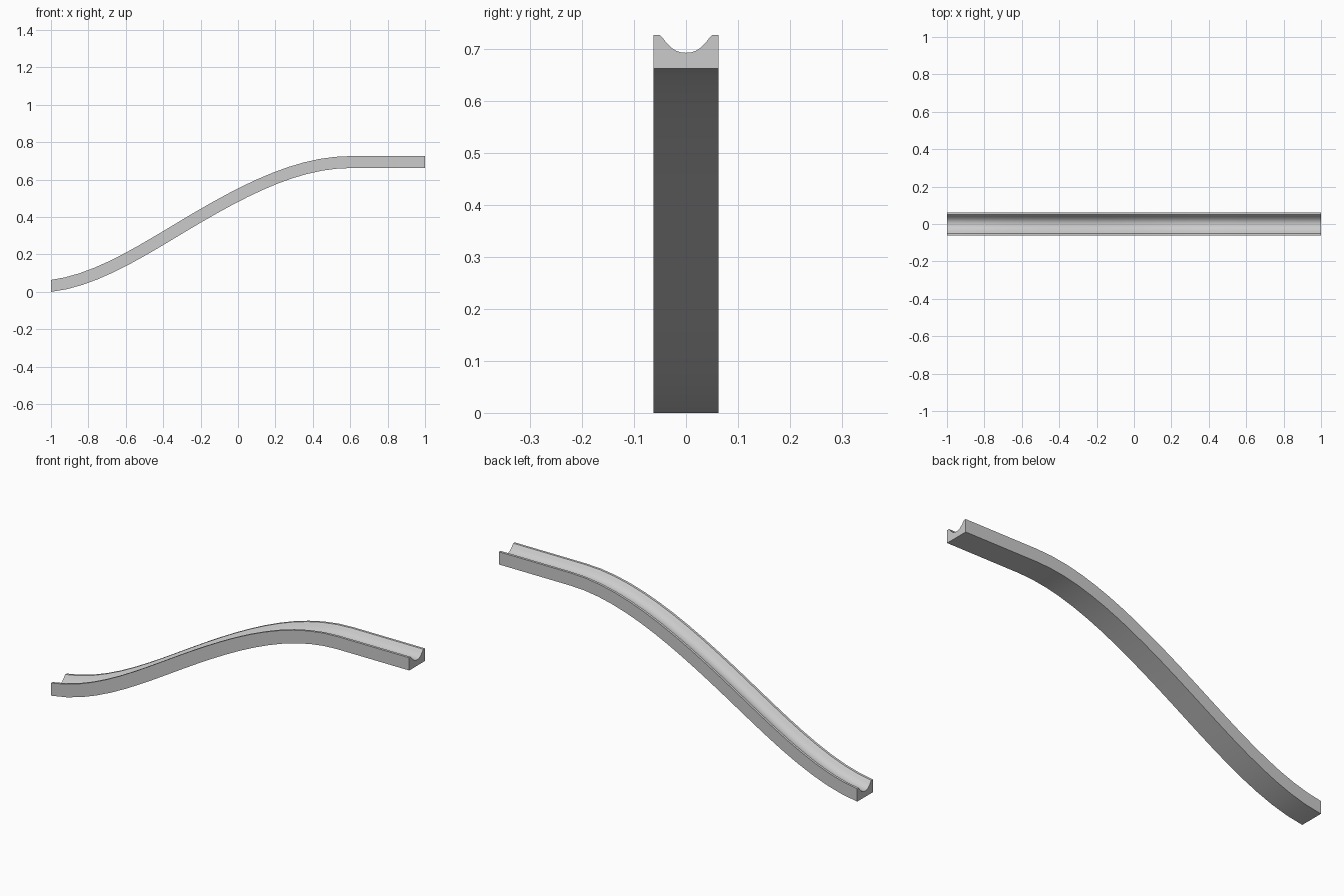
import bpy, bmesh, math
from mathutils import Vector

cube = bpy.data.objects.get("Cube")
if cube:
    bpy.data.objects.remove(cube)

grey = bpy.data.materials.new("light_grey")
grey.use_nodes = True
colour = (0.6, 0.6, 0.6, 1)
grey.diffuse_color = colour
grey.node_tree.nodes["Principled BSDF"].inputs["Base Color"].default_value = colour

# Centre line knots: x, height, slope
KNOTS = [(-1, 0.033, 0.12), (-0.2, 0.408, 0.58), (0.6, 0.695, 0), (1, 0.695, 0)]
HALF_WIDTH, HALF_HEIGHT = 0.0625, 0.032
STEPS = 10


def centre_line():
    """Smooth S curve through the knots, as (point, normal) pairs."""
    pts = []
    for (x0, z0, m0), (x1, z1, m1) in zip(KNOTS, KNOTS[1:]):
        h = x1 - x0
        n = STEPS if z0 != z1 else 1
        for i in range(n):
            t = i / n
            s = t * t * (3 - 2 * t)
            z = z0 + (z1 - z0) * s + h * (m0 * t * (1 - t) ** 2 - m1 * t * t * (1 - t))
            slope = ((z1 - z0) * 6 * t * (1 - t) / h
                     + m0 * (1 - t) * (1 - 3 * t) + m1 * t * (3 * t - 2))
            pts.append((x0 + h * t, z, slope))
    pts.append(KNOTS[-1])
    return [(Vector((x, 0, z)), Vector((-m, 0, 1)).normalized()) for x, z, m in pts]


# Cross-section: square channel block with a rounded groove and flat lips
right_groove = [(0.050, 0.032), (0.045, 0.027), (0.040, 0.020), (0.034, 0.0135),
                (0.027, 0.007), (0.019, 0.002), (0.010, -0.001)]
half = [(HALF_WIDTH, -HALF_HEIGHT), (HALF_WIDTH, HALF_HEIGHT)] + right_groove
section = half + [(0, -0.002)] + [(-y, z) for y, z in reversed(half)]

# Sweep the section along the centre line
bm = bmesh.new()
path = centre_line()
rings = []
for i, (p, normal) in enumerate(path):
    if i in (0, len(path) - 1):
        normal = Vector((0, 0, 1))   # upright end cuts
    rings.append([bm.verts.new(p + normal * h + Vector((0, y, 0))) for y, h in section])

count = len(section)
for a, b in zip(rings, rings[1:]):
    for j in range(count):
        k = (j + 1) % count
        bm.faces.new((a[j], a[k], b[k], b[j]))
for ring in (rings[0], rings[-1]):
    bm.faces.new(ring)
bmesh.ops.recalc_face_normals(bm, faces=bm.faces)

# Rest the track on the ground
low = min(v.co.z for v in bm.verts)
bmesh.ops.translate(bm, verts=bm.verts, vec=(0, 0, -low))

mesh = bpy.data.meshes.new("track")
bm.to_mesh(mesh)
bm.free()
mesh.materials.append(grey)
track = bpy.data.objects.new("track", mesh)
bpy.context.collection.objects.link(track)

# Smooth the groove, keep the lips and block edges sharp
bpy.ops.object.select_all(action="DESELECT")
track.select_set(True)
bpy.context.view_layer.objects.active = track
bpy.ops.object.shade_smooth_by_angle(angle=math.radians(25))
